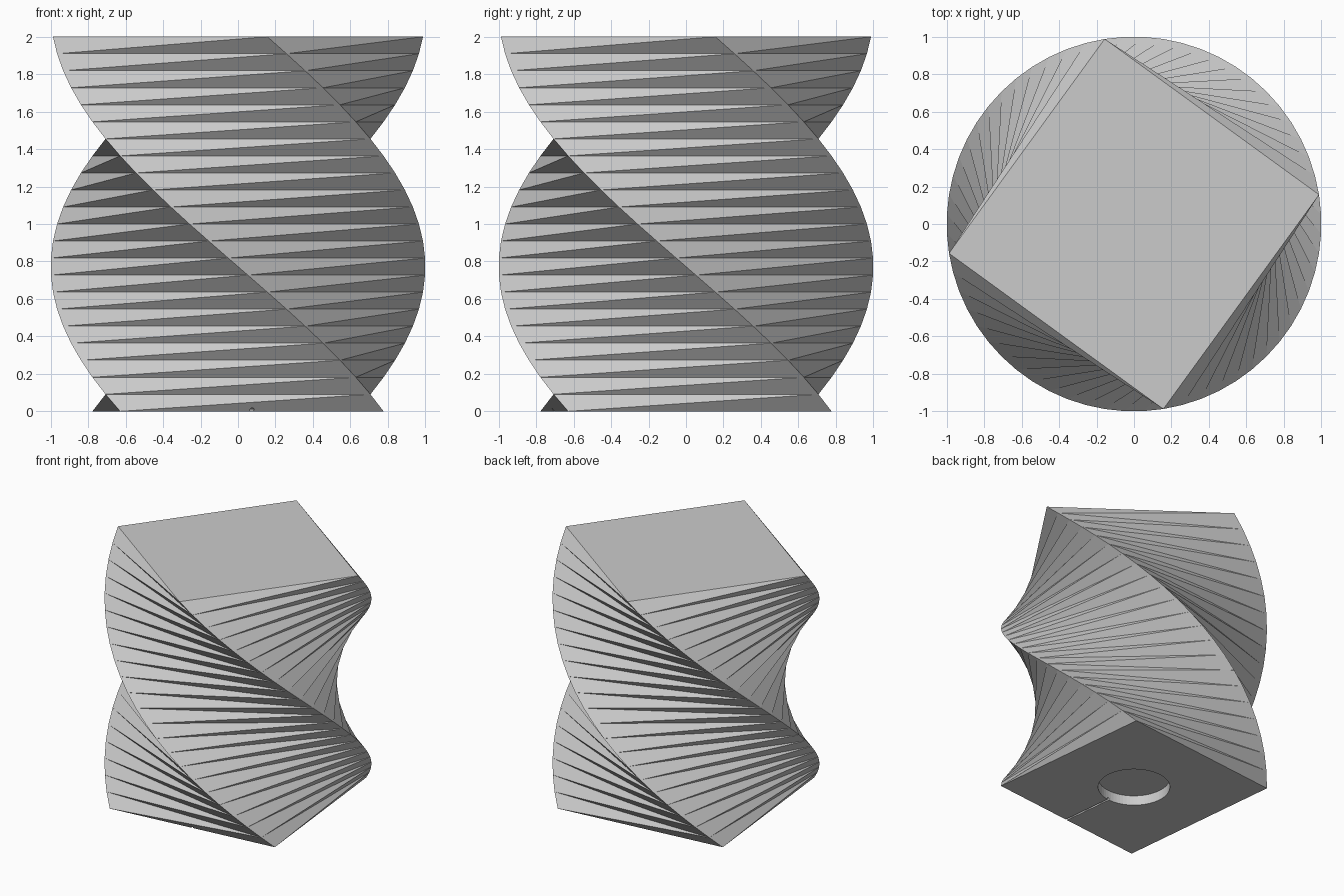
import bpy
import bmesh
from math import radians, cos, sin
from mathutils import Matrix

cube = bpy.data.objects.get("Cube")
if cube:
    bpy.data.objects.remove(cube, do_unlink=True)

LAYERS, HEIGHT, STEP, START = 22, 2.0, -6, 51

grey = bpy.data.materials.new("light_grey")
grey.use_nodes = True
colour = (0.6, 0.6, 0.6, 1)
grey.diffuse_color = colour
grey.node_tree.nodes["Principled BSDF"].inputs["Base Color"].default_value = colour


def make_object(name, bm):
    bmesh.ops.recalc_face_normals(bm, faces=bm.faces)
    mesh = bpy.data.meshes.new(name)
    bm.to_mesh(mesh)
    bm.free()
    mesh.materials.append(grey)
    obj = bpy.data.objects.new(name, mesh)
    bpy.context.collection.objects.link(obj)
    return obj


# Twisted square column: each layer is turned a little further
bm = bmesh.new()
rings = []
for i in range(LAYERS + 1):
    angles = [radians(START + STEP * i + 90 * k) for k in range(4)]
    rings.append([bm.verts.new((cos(a), sin(a), HEIGHT * i / LAYERS)) for a in angles])
bm.faces.new(rings[0])
bm.faces.new(rings[-1])
for low, high in zip(rings, rings[1:]):
    for k in range(4):
        n = (k + 1) % 4
        # Ridge runs from the lower leading corner to the upper trailing one
        bm.faces.new((low[k], high[n], high[k]))
        bm.faces.new((low[k], low[n], high[n]))
column = make_object("twisted_column", bm)

# Round socket under the base
bm = bmesh.new()
bmesh.ops.create_cone(bm, cap_ends=True, segments=64, radius1=0.27, radius2=0.27, depth=0.16)
socket = make_object("socket_cutter", bm)

# Narrow cable channel from the socket to the front edge
bm = bmesh.new()
bmesh.ops.create_cone(bm, cap_ends=True, segments=16, radius1=0.011, radius2=0.011, depth=0.8,
                      matrix=Matrix.Rotation(radians(START + 225), 4, "Z")
                      @ Matrix.Translation((0.6, 0, 0.008)) @ Matrix.Rotation(radians(90), 4, "Y"))
channel = make_object("channel_cutter", bm)

for cutter in (socket, channel):
    cutter.hide_render = True
    mod = column.modifiers.new(cutter.name, "BOOLEAN")
    mod.operation = "DIFFERENCE"
    mod.solver = "EXACT"
    mod.object = cutter

# Bake the cuts and drop the cutters
bpy.context.view_layer.update()
baked = bpy.data.meshes.new_from_object(column.evaluated_get(bpy.context.evaluated_depsgraph_get()))
column.modifiers.clear()
column.data = baked
for cutter in (socket, channel):
    bpy.data.objects.remove(cutter, do_unlink=True)
